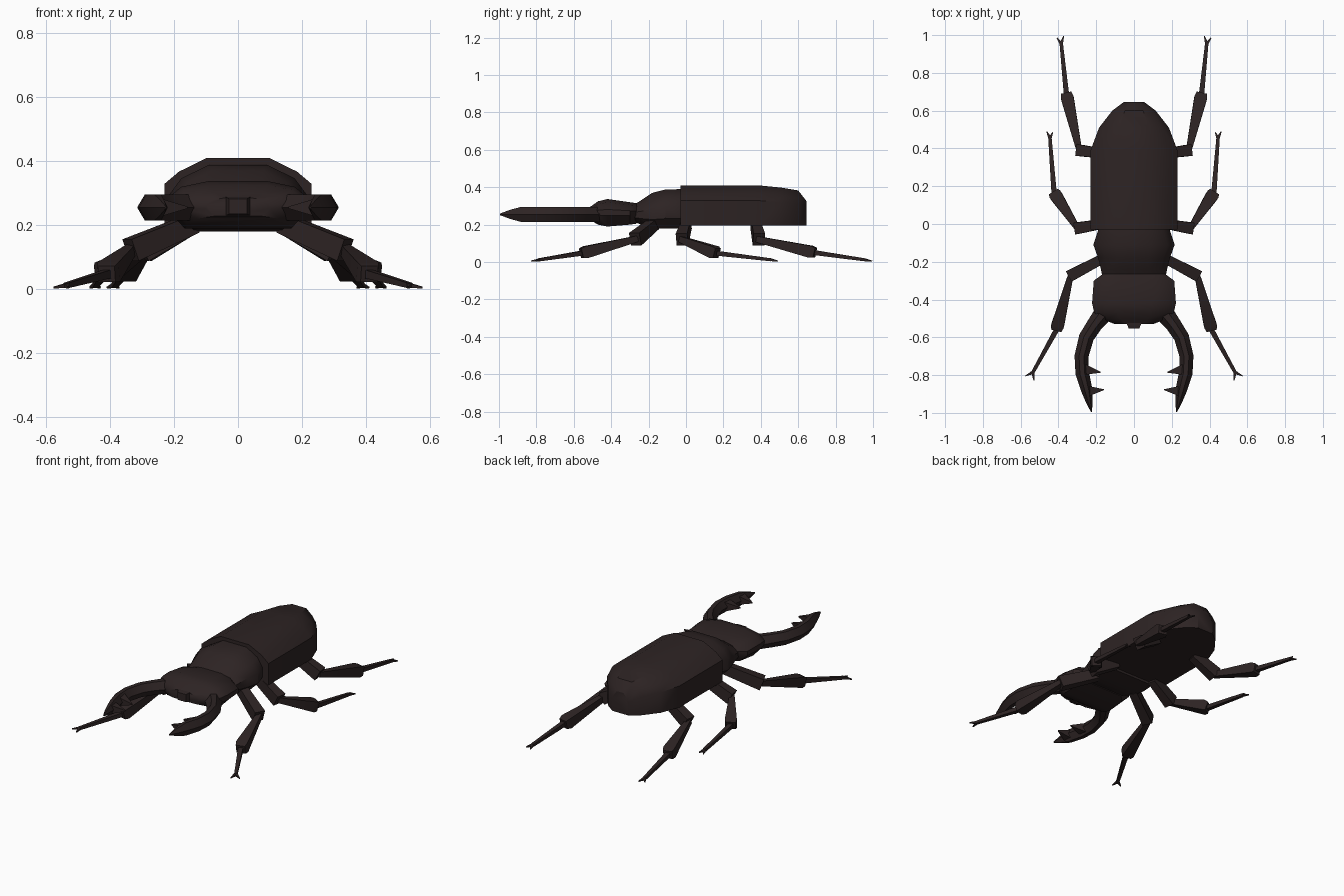
import bpy, bmesh, math
from mathutils import Vector

if "Cube" in bpy.data.objects:
    bpy.data.objects.remove(bpy.data.objects["Cube"])

shell = bpy.data.materials.new("dark brown shell")
shell.diffuse_color = (0.026, 0.017, 0.017, 1)
shell.use_nodes = True
shell.node_tree.nodes["Principled BSDF"].inputs["Base Color"].default_value = shell.diffuse_color


def loft(name, rings, mirror=False, angle=35):
    """Skin a list of equal-length rings, cap both ends, optionally mirror in x."""
    bm = bmesh.new()
    rows = [[bm.verts.new(p) for p in ring] for ring in rings]
    n = len(rows[0])
    for a, b in zip(rows, rows[1:]):
        for i in range(n):
            j = (i + 1) % n
            bm.faces.new((a[i], a[j], b[j], b[i]))
    bm.faces.new(rows[0])
    bm.faces.new(rows[-1])
    bmesh.ops.recalc_face_normals(bm, faces=bm.faces)
    me = bpy.data.meshes.new(name)
    bm.to_mesh(me)
    bm.free()
    me.materials.append(shell)
    me.shade_smooth()
    me.set_sharp_from_angle(angle=math.radians(angle))
    ob = bpy.data.objects.new(name, me)
    bpy.context.collection.objects.link(ob)
    if mirror:
        ob.modifiers.new("Mirror", 'MIRROR').use_mirror_merge = False
    return ob


def body(name, profile, stations):
    """Body segment: half profile in fractions, stations (y, half width, bottom, top)."""
    full = profile + [(-x, z) for x, z in reversed(profile)]
    loft(name, [[(x * w, y, lo + z * (hi - lo)) for x, z in full]
                for y, w, lo, hi in stations])


def limb(name, path, sides=4):
    """Tapered bar: path of (point, half width, half height)."""
    pts = [Vector(p[0]) for p in path]
    rings = []
    for k, (p, w, h) in enumerate(path):
        d = (pts[min(k + 1, len(pts) - 1)] - pts[max(k - 1, 0)]).normalized()
        side = d.cross(Vector((0, 0, 1))).normalized()
        up = side.cross(d)
        if sides == 4:
            shape = [(-1, -1), (1, -1), (1, 1), (-1, 1)]
        else:
            shape = [(-1, 0), (-.35, -1), (.35, -1), (1, 0), (.35, 1), (-.35, 1)]
        rings.append([pts[k] + side * (a * w) + up * (b * h) for a, b in shape])
    return loft(name, rings, mirror=True, angle=30)


# Body segments
body("abdomen", [(1, 0), (1, .62), (.8, .8), (.42, 1)],
     [(-.03, .23, .195, .41), (.39, .23, .195, .41), (.51, .185, .195, .398),
      (.60, .115, .195, .383), (.645, .055, .195, .325)])
body("thorax", [(.75, 0), (1, .25), (1, .55), (.82, .8), (.42, 1)],
     [(-.02, .185, .18, .39), (-.11, .215, .18, .388), (-.18, .19, .18, .37),
      (-.24, .175, .2, .33), (-.29, .165, .22, .30)])
body("head", [(.75, 0), (1, .4), (1, .62), (.8, .88), (.42, 1)],
     [(-.265, .165, .205, .315), (-.30, .213, .20, .32), (-.42, .222, .19, .337),
      (-.47, .21, .20, .325), (-.505, .17, .22, .30), (-.53, .10, .228, .285)])
body("snout_plate", [(1, 0), (1, 1)],
     [(-.48, .045, .23, .288), (-.53, .038, .23, .288), (-.552, .028, .235, .282)])

# Curved jaws, six-sided and pointed
Z = .255
jaw = [(.16, -.47, .05), (.21, -.535, .042), (.252, -.60, .04), (.278, -.70, .037),
       (.274, -.79, .036), (.25, -.88, .03), (.237, -.94, .018), (.225, -.995, .003)]
limb("jaw", [((x, y, Z), w, .04 * min(1, w / .03)) for x, y, w in jaw], 6)

# Inner teeth of the jaws
for name, base, tip in (("rear_tooth", (.265, -.77, Z), (.175, -.785, Z)),
                        ("front_tooth", (.25, -.885, Z), (.158, -.877, Z))):
    limb(name, [(base, .03, .03), (tip, .002, .003)])

# Legs: hip, knee, ankle, foot, claw tips
legs = {
    "front": ((.14, -.17, .205), (.335, -.272, .122), (.41, -.56, .047),
              (.535, -.785, .012), ((.575, -.805, .005), (.53, -.828, .005))),
    "middle": ((.14, .005, .205), (.30, -.022, .12), (.423, .165, .047),
               (.445, .455, .012), ((.462, .49, .005), (.43, .485, .005))),
    "rear": ((.14, .37, .205), (.29, .39, .12), (.358, .69, .05),
             (.385, .955, .012), ((.408, .985, .005), (.372, .995, .005))),
}
for name, (hip, knee, ankle, foot, claws) in legs.items():
    hip, knee, ankle, foot = map(Vector, (hip, knee, ankle, foot))
    limb(name + "_thigh", [(hip, .024, .03), (knee, .031, .036)])
    limb(name + "_shin", [(knee.lerp(ankle, -.04), .014, .016),
                          (knee.lerp(ankle, .92), .034, .032),
                          (ankle, .027, .026)])
    limb(name + "_foot", [(ankle, .014, .013), (foot, .009, .008)])
    for i, c in enumerate(claws):
        limb(f"{name}_claw_{i + 1}", [(foot, .009, .007), (c, .002, .003)])
